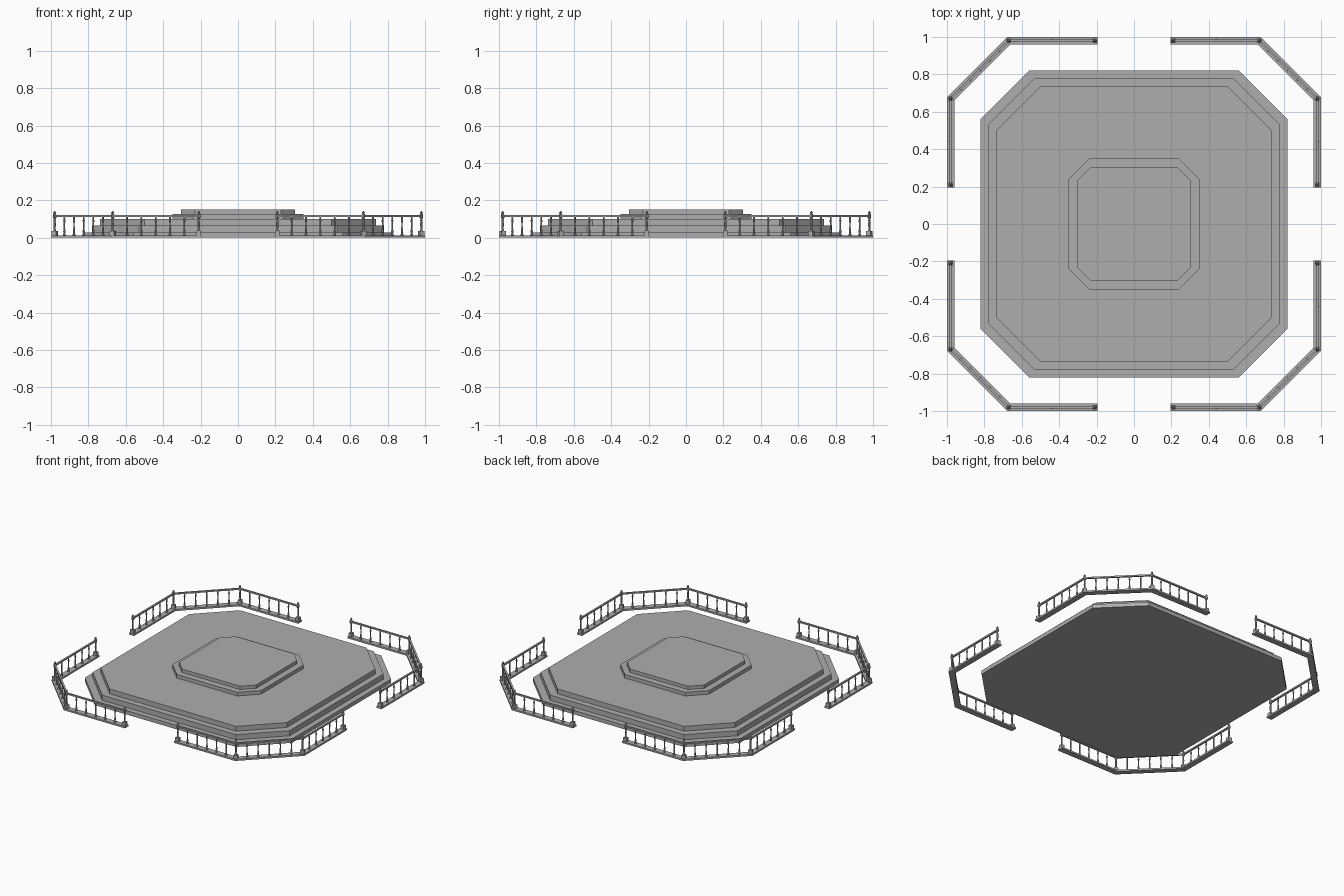
import bpy, bmesh, math
from mathutils import Vector

cube = bpy.data.objects.get("Cube")
if cube:
    bpy.data.objects.remove(cube, do_unlink=True)


def material(name, rgb):
    mat = bpy.data.materials.new(name)
    mat.use_nodes = True
    color = (*rgb, 1)
    mat.diffuse_color = color
    mat.node_tree.nodes["Principled BSDF"].inputs["Base Color"].default_value = color
    return mat


stone = material("grey stone", (0.42, 0.42, 0.42))


def finish(name, bm, mirrored=False):
    bmesh.ops.recalc_face_normals(bm, faces=bm.faces)
    mesh = bpy.data.meshes.new(name)
    bm.to_mesh(mesh)
    bm.free()
    mesh.materials.append(stone)
    obj = bpy.data.objects.new(name, mesh)
    bpy.context.collection.objects.link(obj)
    if mirrored:
        mod = obj.modifiers.new("Four corners", 'MIRROR')
        mod.use_axis = (True, True, False)
        mod.use_mirror_merge = False
    return obj


def extrude_up(bm, face, height):
    top = bmesh.ops.extrude_face_region(bm, geom=[face], use_keep_orig=True)
    verts = [v for v in top["geom"] if isinstance(v, bmesh.types.BMVert)]
    bmesh.ops.translate(bm, verts=verts, vec=(0, 0, height))


def chamfered_slab(name, half, flat, z0, z1):
    """Square slab with cut corners; flat is half of each straight side."""
    bm = bmesh.new()
    pts = []
    for i in range(4):
        c, s = round(math.cos(i * math.pi / 2)), round(math.sin(i * math.pi / 2))
        for y in (-flat, flat):
            pts.append((half * c - y * s, half * s + y * c, z0))
    extrude_up(bm, bm.faces.new([bm.verts.new(p) for p in pts]), z1 - z0)
    return finish(name, bm)


def ribbon(name, path, width, z0, z1):
    """Bar of rectangular section along a path, with mitred corners."""
    left, right = [], []
    for i, p in enumerate(path):
        dirs = [(path[j + 1] - path[j]).normalized()
                for j in (i - 1, i) if 0 <= j < len(path) - 1]
        normals = [Vector((-d.y, d.x)) for d in dirs]
        miter = sum(normals, Vector((0, 0))).normalized()
        miter *= width / 2 / miter.dot(normals[0])
        left.append(p + miter)
        right.append(p - miter)
    bm = bmesh.new()
    outline = [bm.verts.new((p.x, p.y, z0)) for p in left + right[::-1]]
    extrude_up(bm, bm.faces.new(outline), z1 - z0)
    return finish(name, bm, True)


def turned(bm, profile, at, sides=8):
    """Lathe a list of (radius, height) around a vertical axis."""
    rings = []
    for r, z in profile:
        rings.append([bm.verts.new((at.x + r * math.cos(a), at.y + r * math.sin(a), z))
                      for a in (math.tau * k / sides for k in range(sides))])
    for low, high in zip(rings, rings[1:]):
        for k in range(sides):
            n = (k + 1) % sides
            bm.faces.new((low[k], low[n], high[n], high[k]))
    bm.faces.new(rings[0][::-1])
    bm.faces.new(rings[-1])


def block(bm, at, width, z0, z1, angle):
    box = bmesh.ops.create_cube(bm, size=1)["verts"]
    bmesh.ops.scale(bm, verts=box, vec=(width, width, z1 - z0))
    for v in box:
        v.co.xy = Vector((v.co.x, v.co.y)) @ rotation(angle)
    bmesh.ops.translate(bm, verts=box, vec=(at.x, at.y, (z0 + z1) / 2))


def rotation(angle):
    from mathutils import Matrix
    return Matrix.Rotation(angle, 2)


# Stepped platform
chamfered_slab("lower_step", 0.82, 0.56, 0, 0.028)
chamfered_slab("middle_step", 0.78, 0.53, 0.028, 0.065)
chamfered_slab("main_floor", 0.737, 0.50, 0.065, 0.10)

# Raised centre
chamfered_slab("dais_step", 0.35, 0.24, 0.10, 0.126)
chamfered_slab("dais_top", 0.305, 0.23, 0.126, 0.15)

# Railing kerb and handrail, one corner mirrored to four
line = [Vector(p) for p in ((0.98, 0.195), (0.98, 0.67), (0.67, 0.98), (0.195, 0.98))]
ribbon("railing_kerb", line, 0.04, 0, 0.012)
posts = [Vector((0.98, 0.21)), line[1], line[2], Vector((0.21, 0.98))]
ribbon("handrail", posts, 0.012, 0.111, 0.121)

# Newel posts with plinths and finials
bm = bmesh.new()
newel = [(0.009, 0.035), (0.005, 0.045), (0.006, 0.07), (0.005, 0.10), (0.010, 0.108),
         (0.010, 0.124), (0.005, 0.128), (0.008, 0.134), (0.002, 0.143)]
for i, p in enumerate(posts):
    block(bm, p, 0.026, 0.012, 0.036, math.pi / 8 if i in (1, 2) else 0)
    turned(bm, newel, p)
finish("newel_posts", bm, True)

# Turned balusters between the posts
bm = bmesh.new()
baluster = [(0.008, 0.012), (0.008, 0.018), (0.004, 0.022), (0.0065, 0.032), (0.004, 0.05),
            (0.0035, 0.08), (0.0065, 0.092), (0.004, 0.098), (0.005, 0.112)]
gaps = 6
for a, b in zip(posts, posts[1:]):
    for k in range(1, gaps):
        turned(bm, baluster, a.lerp(b, k / gaps))
finish("balusters", bm, True)
